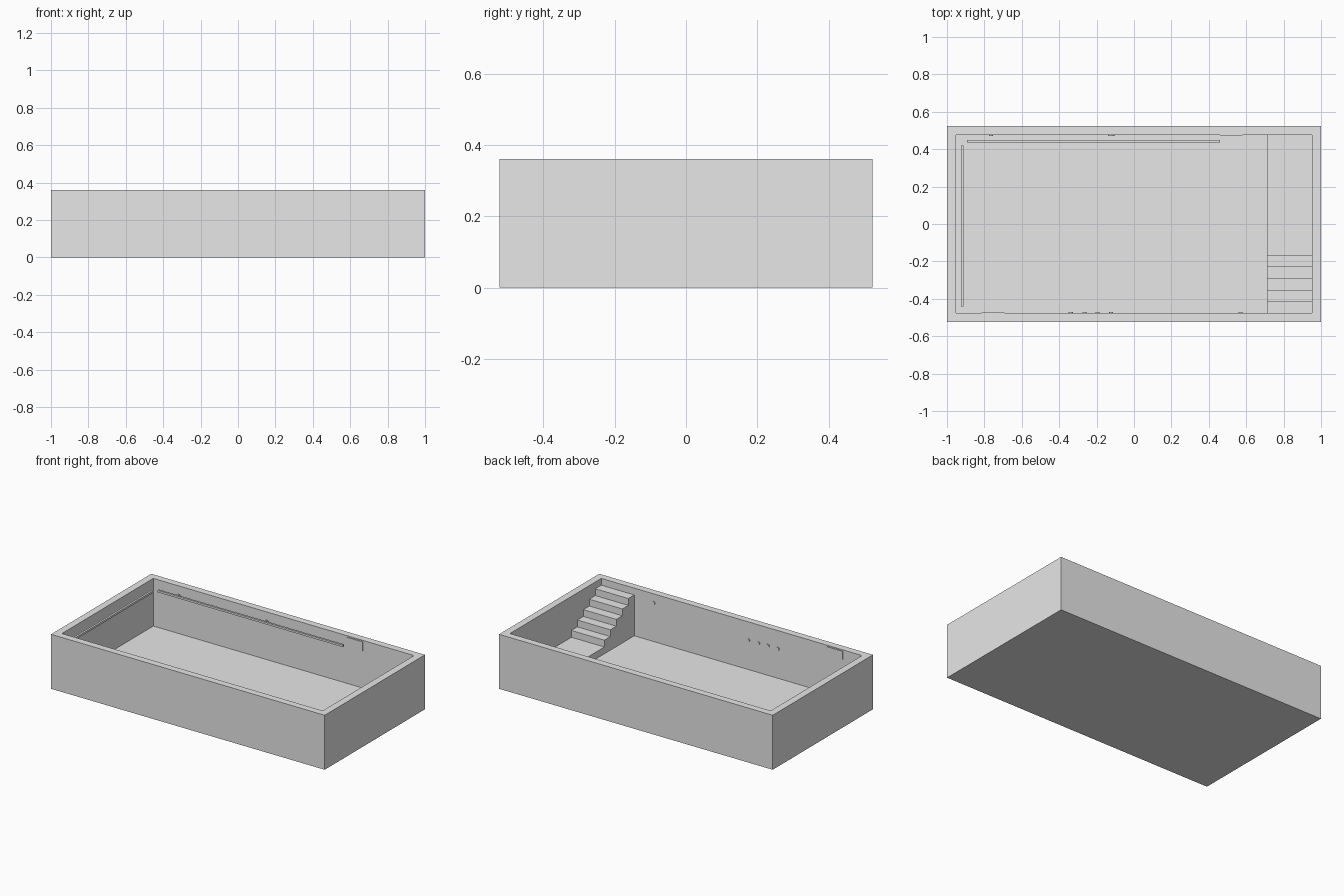
import bpy, bmesh, math
from mathutils import Matrix

if "Cube" in bpy.data.objects:
    bpy.data.objects.remove(bpy.data.objects["Cube"])

grey = bpy.data.materials.new("light grey")
grey.diffuse_color = (0.8, 0.8, 0.8, 1)
grey.use_nodes = True
grey.node_tree.nodes["Principled BSDF"].inputs["Base Color"].default_value = grey.diffuse_color

X, Y, TOP = 1.0, 0.523, 0.36          # outer half sizes and rim height
IX, IY, FLOOR = 0.953, 0.477, 0.045   # basin half sizes and floor height


def finish(name, bm):
    bmesh.ops.recalc_face_normals(bm, faces=bm.faces)
    mesh = bpy.data.meshes.new(name)
    bm.to_mesh(mesh)
    bm.free()
    mesh.materials.append(grey)
    ob = bpy.data.objects.new(name, mesh)
    bpy.context.collection.objects.link(ob)
    return ob


def box(name, lo, hi):
    bm = bmesh.new()
    size = [b - a for a, b in zip(lo, hi)]
    mid = [(a + b) / 2 for a, b in zip(lo, hi)]
    bmesh.ops.create_cube(bm, size=1, matrix=Matrix.Translation(mid) @ Matrix.Diagonal((*size, 1)))
    return finish(name, bm)


def disc(name, centre, radius, depth, axis="Z", sides=16):
    bm = bmesh.new()
    turn = Matrix.Rotation(math.pi / 2, 4, "X") if axis == "Y" else Matrix()
    bmesh.ops.create_cone(bm, cap_ends=True, segments=sides, radius1=radius, radius2=radius,
                          depth=depth, matrix=Matrix.Translation(centre) @ turn)
    return finish(name, bm)


# Pool shell: solid block with a basin, one continuous surface
bm = bmesh.new()
rings = []
for x, y, z in ((X, Y, 0), (X, Y, TOP), (IX, IY, TOP), (IX, IY, FLOOR)):
    rings.append([bm.verts.new((sx * x, sy * y, z)) for sx, sy in ((-1, -1), (1, -1), (1, 1), (-1, 1))])
for a, b in zip(rings, rings[1:]):
    for i in range(4):
        j = (i + 1) % 4
        bm.faces.new((a[i], a[j], b[j], b[i]))
bm.faces.new(rings[0])
bm.faces.new(rings[-1])
finish("pool_shell", bm)

# Corner stairs running down to a low bench along the right wall
RISE, TREAD, STAIR_X = (TOP - FLOOR) / 7, 0.0624, 0.712
profile = [(-IY, FLOOR), (-IY, FLOOR + 6 * RISE)]
for k in range(1, 6):
    y, z = -IY + k * TREAD, FLOOR + (7 - k) * RISE
    profile += [(y, z), (y, z - RISE)]
profile += [(IY, FLOOR + RISE), (IY, FLOOR)]
bm = bmesh.new()
face = bm.faces.new([bm.verts.new((STAIR_X, y, z)) for y, z in profile])
out = bmesh.ops.extrude_face_region(bm, geom=[face])
bmesh.ops.translate(bm, vec=(IX - STAIR_X, 0, 0),
                    verts=[v for v in out["geom"] if isinstance(v, bmesh.types.BMVert)])
finish("corner_stairs", bm)

# Slim rails beside the back and left walls
box("back_rail", (-0.893, 0.437, 0.299), (0.46, 0.45, 0.312))
box("left_rail", (-0.925, -0.44, 0.299), (-0.912, 0.42, 0.312))

# Skimmer plates on the long walls
box("back_skimmer", (0.46, IY - 0.005, 0.29), (0.58, IY + 0.002, 0.352))
box("front_skimmer", (-0.815, -IY - 0.002, 0.298), (-0.692, -IY + 0.005, 0.352))

# Round water inlets and lamp
for i, x in enumerate((-0.338, -0.265, -0.195, -0.122)):
    disc(f"jet_{i + 1}", (x, -IY, 0.24), 0.011, 0.012, "Y")
disc("front_inlet", (0.57, -IY, 0.30), 0.011, 0.012, "Y")
disc("back_inlet", (-0.765, IY, 0.295), 0.011, 0.012, "Y")
disc("back_lamp", (-0.122, IY, 0.29), 0.017, 0.012, "Y")

# Floor drain
disc("floor_drain", (-0.575, 0.003, FLOOR), 0.047, 0.008, sides=32)
